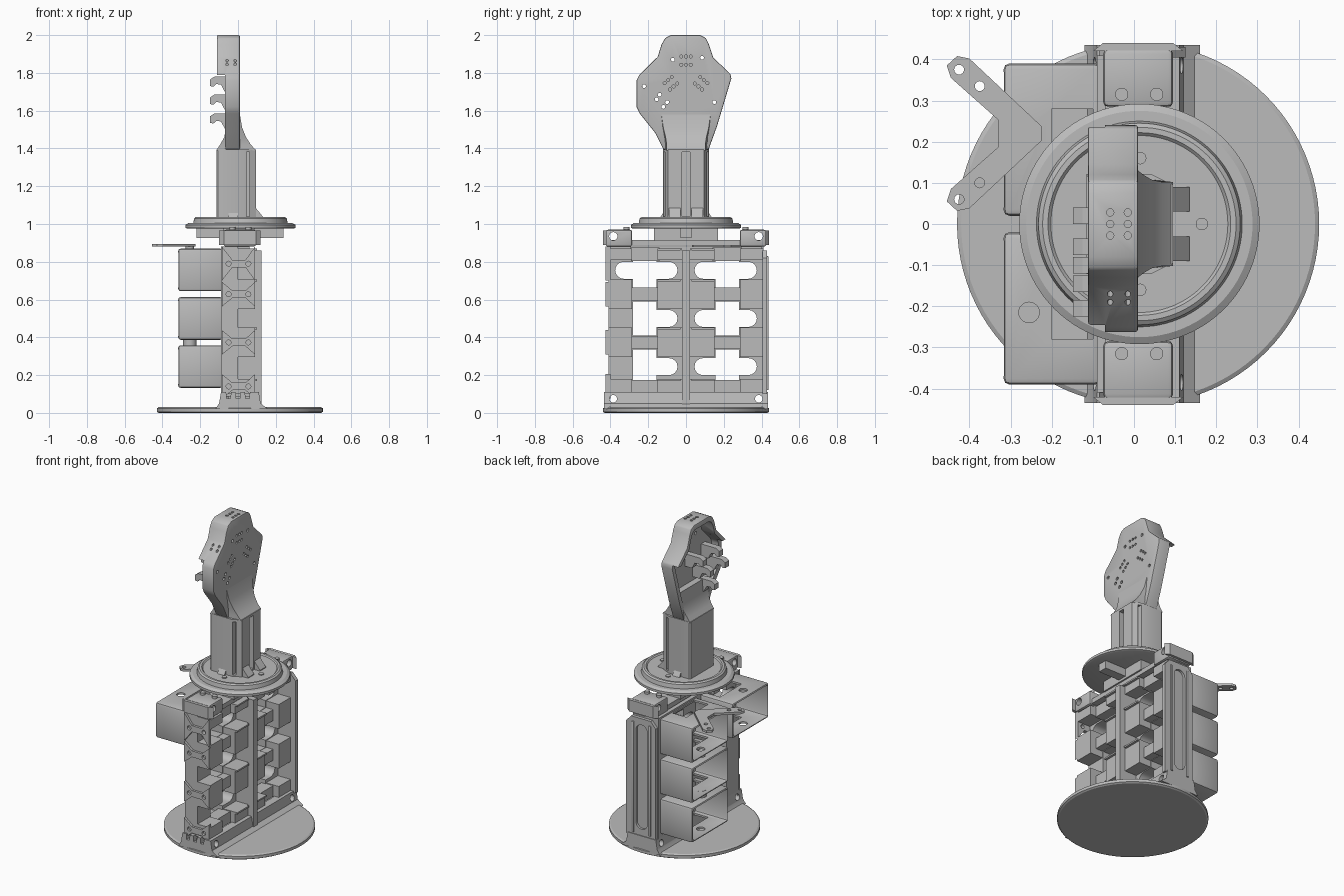
import bpy, bmesh, math
from mathutils import Vector

cube = bpy.data.objects.get("Cube")
if cube:
    bpy.data.objects.remove(cube, do_unlink=True)

grey = bpy.data.materials.new("plain grey")
grey.use_nodes = True
COLOUR = (0.5, 0.5, 0.5, 1)
grey.diffuse_color = COLOUR
grey.node_tree.nodes["Principled BSDF"].inputs["Base Color"].default_value = COLOUR


def finish(name, bm):
    bmesh.ops.recalc_face_normals(bm, faces=bm.faces)
    me = bpy.data.meshes.new(name)
    bm.to_mesh(me)
    bm.free()
    me.materials.append(grey)
    ob = bpy.data.objects.new(name, me)
    bpy.context.collection.objects.link(ob)
    return ob


def loft(name, rings):
    """Skin a closed solid over a list of equal-length point rings."""
    bm = bmesh.new()
    rows = [[bm.verts.new(p) for p in r] for r in rings]
    n = len(rows[0])
    for a, b in zip(rows, rows[1:]):
        for i in range(n):
            bm.faces.new((a[i], a[(i + 1) % n], b[(i + 1) % n], b[i]))
    bm.faces.new(rows[0])
    bm.faces.new(rows[-1])
    return finish(name, bm)


def prism(name, pts, axis, lo, hi):
    """Extrude a 2D profile along an axis; the pair keeps x, y, z order."""
    def place(p, h):
        v = list(p)
        v.insert("xyz".index(axis), h)
        return v
    return loft(name, [[place(p, h) for p in pts] for h in (lo, hi)])


def bake(ob):
    dg = bpy.context.evaluated_depsgraph_get()
    me = bpy.data.meshes.new_from_object(ob.evaluated_get(dg))
    ob.modifiers.clear()
    ob.data = me


def bevel(ob, width, segments=2):
    m = ob.modifiers.new("bevel", "BEVEL")
    m.width, m.segments, m.limit_method = width, segments, "ANGLE"
    bake(ob)
    return ob


def box(name, x, y, z, width=0):
    ob = prism(name, [(x[0], y[0]), (x[1], y[0]), (x[1], y[1]), (x[0], y[1])], "z", *z)
    return bevel(ob, width) if width else ob


def circle(c, r, n=24):
    return [(c[0] + r * math.cos(math.tau * i / n), c[1] + r * math.sin(math.tau * i / n))
            for i in range(n)]


def rod(name, c, r, axis, lo, hi, n=24):
    return prism(name, circle(c, r, n), axis, lo, hi)


def capsule(a, b, r, n=8):
    """Stadium outline running along the first coordinate."""
    arc = [math.pi * (i / n - 0.5) for i in range(n + 1)]
    return ([(b[0] + r * math.cos(t), b[1] + r * math.sin(t)) for t in arc]
            + [(a[0] - r * math.cos(t), a[1] - r * math.sin(t)) for t in arc])


def cut(ob, *cutters):
    for c in cutters:
        m = ob.modifiers.new("cut", "BOOLEAN")
        m.object, m.operation, m.solver = c, "DIFFERENCE", "EXACT"
        bake(ob)
        bpy.data.objects.remove(c, do_unlink=True)
    return ob


def span(s, a, b):
    return tuple(sorted((s * a, s * b)))


# Base disc and bottom rail with sloping skirts
def disc(name, c, steps, n=96):
    return loft(name, [[(*p, z) for p in circle(c, r, n)] for r, z in steps])


disc("base_disc", (0.01, 0), [(0.43, 0), (0.44, 0.006), (0.44, 0.024), (0.43, 0.03)])
rail = prism("base_rail", [(-0.12, 0.02), (0.16, 0.02), (0.12, 0.05), (0.11, 0.11), (-0.09, 0.11),
                           (-0.1, 0.05)], "y", -0.435, 0.435)
cut(rail, box("c", (-0.05, 0.06), (-0.39, 0.39), (0.06, 0.2)),
    *[rod("c", (s * 0.385, 0.075), 0.02, "x", -1, 1) for s in (-1, 1)],
    *[prism("c", [(x - 0.02, 0.2), (x + 0.02, 0.2), (x + 0.01, 0.075), (x - 0.01, 0.075)],
            "y", -0.5, -0.4) for x in (-0.05, 0.0, 0.05)])

# Lattice web with one cross-shaped opening per cell
ROWS = (0.245, 0.5, 0.755)
web = box("lattice_web", (-0.09, 0.0), (-0.41, 0.41), (0.1, 0.88))
for z in ROWS:
    for s in (-1, 1):
        outer = 0.22 if s < 0 and z < 0.7 else 0.33
        ends = span(s, 0.09, outer)
        cut(web, box("c", (-1, 1), span(s, 0.155, 0.28), (z - 0.09, z + 0.09)),
            prism("c", capsule((ends[0], z), (ends[1], z), 0.045), "x", -1, 1))

# Stepped blocks and thin ribs on the lattice
for z, h in ((0.14, 0.04), (0.373, 0.078), (0.628, 0.078), (0.84, 0.03)):
    for s in (-1, 1):
        box("outer_block", (-0.02, 0.09), span(s, 0.285, 0.41), (z - h, z + h))
        box("inner_block", (-0.02, 0.085), span(s, 0.02, 0.15), (z - h, z + h))
        box("cross_rib", (-0.03, 0.05), span(s, 0.14, 0.29), (z - 0.035, z + 0.035))
        box("block_edge", (-0.02, 0.1), span(s, 0.03, 0.15), (z + h - 0.01, z + h))
box("centre_spine", (-0.09, 0.125), (-0.02, 0.02), (0.04, 0.86))

# Bow-tie keys with pin holes on the front edge
for z in (0.14, 0.373, 0.628, 0.79):
    k = 0.065 if z < 0.7 else 0.09
    tie = [(-0.085, z - k), (-0.03, z - 0.02), (0.04, z - 0.02), (0.09, z - k),
           (0.09, z + k), (0.04, z + 0.02), (-0.03, z + 0.02), (-0.085, z + k)]
    cut(prism("bow_tie_key", tie, "y", -0.425, -0.4),
        *[rod("c", (x, z), 0.013, "y", -1, 1, 16) for x in (-0.05, 0.055)])

# Long slotted panel on the rear edge
panel = prism("rear_panel", [(-0.085, 0.1), (0.125, 0.1), (0.125, 0.82), (0.09, 0.86),
                             (-0.05, 0.86), (-0.085, 0.82)], "y", 0.405, 0.43)
slot = [(x, z) for z, x in capsule((0.19, 0.015), (0.78, 0.015), 0.04)]
cut(panel, prism("c", slot, "y", 0.415, 0.5))
for x in (-0.045, 0.075):
    bevel(box("panel_rib", (x - 0.008, x + 0.008), (0.42, 0.437), (0.12, 0.83)), 0.004)


# Open motor housings: three behind, one in front
def housing(s, z):
    ob = box("motor_housing", (-0.317, -0.08), span(s, 0.02, 0.39), (z - 0.113, z + 0.113), 0.014)
    cut(ob, box("c", (-1, 0.5), span(s, 0.032, 0.378), (z - 0.101, z + 0.101), 0.01),
        box("c", (-0.2, -0.1), span(s, 0.06, 0.28), (z - 0.2, z + 0.2)),
        rod("c", (-0.255, s * 0.215), 0.025, "z", z - 0.2, z + 0.2))


for s, z in ((1, 0.245), (1, 0.5), (1, 0.757), (-1, 0.757)):
    housing(s, z)
rod("housing_spacer", (-0.255, 0.215), 0.035, "z", 0.35, 0.4)

# Forked link above the rear housing
half = [(-0.225, 0.018), (-0.4, 0.182), (-0.43, 0.188), (-0.455, 0.165), (-0.445, 0.135),
        (-0.33, 0.033)]
link = prism("forked_link", [(x, 0.22 + d) for x, d in half]
             + [(x, 0.22 - d) for x, d in reversed(half)], "z", 0.88, 0.895)
cut(link, *[rod("c", p, 0.012, "z", 0, 1, 16)
            for p in ((-0.425, 0.375), (-0.425, 0.06), (-0.375, 0.335), (-0.375, 0.1))])
rod("link_shaft", (-0.255, 0.215), 0.022, "z", 0.85, 0.888)

# Top beam, end brackets and bearing cross
box("top_beam", (-0.07, 0.08), (-0.41, 0.41), (0.885, 0.915))
for s in (-1, 1):
    bracket = box("top_bracket", (-0.075, 0.095), span(s, 0.285, 0.425), (0.88, 0.97), 0.012)
    cut(bracket, rod("c", (s * 0.385, 0.935), 0.022, "x", -1, 1))
    prism("bracket_lip", [(-0.1, s * 0.42), (-0.075, s * 0.44), (0.095, s * 0.44),
                          (0.12, s * 0.42)], "z", 0.89, 0.965)
    for x in (-0.03, 0.055):
        rod("bracket_pin", (x, s * 0.315), 0.016, "z", 0.96, 0.985)
    box("beam_post", (-0.07, 0.06), span(s, 0.29, 0.4), (0.84, 0.9))
box("bearing_bar", (-0.22, 0.24), (-0.03, 0.03), (0.925, 0.98))
box("bearing_block", (-0.08, 0.09), (-0.17, 0.17), (0.91, 0.98))

# Stepped turntable
disc("turntable", (0.013, 0), [(0.28, 0.975), (0.292, 0.98), (0.292, 0.995), (0.275, 1.005),
                               (0.25, 1.005), (0.245, 1.03), (0.235, 1.037), (0.222, 1.037),
                               (0.215, 1.03)])
for x, y in ((0.165, 0), (0.015, 0.16), (0.015, -0.16)):
    rod("turntable_screw", (x, y), 0.015, "z", 1.02, 1.036)

# Grooved wrist post with feet
post = prism("wrist_post", [(-0.115, -0.115), (-0.105, -0.122), (0.04, -0.122), (0.095, -0.095),
                            (0.095, 0.095), (0.04, 0.122), (-0.105, 0.122), (-0.115, 0.115)],
             "z", 1.02, 1.395)
cut(post, box("c", (0.06, 0.2), (-0.02, 0.02), (1.04, 1.38)),
    *[box("c", (0.045, 0.062), span(s, 0.09, 0.2), (1.04, 1.38)) for s in (-1, 1)])
for s in (-1, 1):
    prism("post_foot", [(0.09, 1.02), (0.135, 1.02), (0.135, 1.035), (0.09, 1.09)], "y",
          *span(s, 0.03, 0.09))
    prism("side_foot", [(s * 0.115, 1.02), (s * 0.145, 1.02), (s * 0.115, 1.07)], "x", -0.05, 0.0)

# Flare from the post up into the palm
sections = [(1.39, -0.115, 0.095, 0.122), (1.42, -0.095, 0.068, 0.122), (1.46, -0.072, 0.042, 0.128),
            (1.51, -0.065, 0.022, 0.14), (1.58, -0.06, 0.01, 0.15)]
loft("palm_flare", [[(a, -w, z), (b, 0.02 - w, z), (b, w - 0.02, z), (a, w, z)]
                    for z, a, b, w in sections])

# Hollow palm shell with a deeper crown
outline = [(-0.12, 1.395), (0.12, 1.395), (0.165, 1.52), (0.24, 1.77), (0.235, 1.795),
           (0.145, 1.88), (0.12, 1.955), (0.105, 1.985), (0.075, 2.0), (-0.08, 2.0),
           (-0.11, 1.985), (-0.13, 1.95), (-0.15, 1.885), (-0.25, 1.785), (-0.262, 1.76),
           (-0.262, 1.62), (-0.245, 1.585), (-0.165, 1.485)]
mid = Vector((0, 1.74))
inner = [mid + (Vector(p) - mid) * 0.88 for p in outline]
palm = bevel(prism("palm_shell", outline, "x", -0.112, 0.01), 0.006)
cut(palm, prism("c", inner, "x", -0.3, -0.02), box("c", (-0.3, -0.07), (-1, 1), (1.3, 1.79)))

# Mounting holes: a few through, the rest shallow
for p in ((-0.222, 1.73), (-0.07, 1.87), (0.085, 1.88), (0.15, 1.645),
          (-0.155, 1.66), (-0.14, 1.685), (-0.12, 1.62), (-0.1, 1.645)):
    cut(palm, rod("c", p, 0.01, "x", -0.05, 0.1, 12))
for cy, cz, tilt in ((0, 1.865, 0), (-0.08, 1.745, 0.7), (0.08, 1.745, -0.7)):
    for i in (-1, 0, 1):
        for j in (-1, 1):
            u, v = i * 0.025, j * 0.022
            p = (cy + u * math.cos(tilt) - v * math.sin(tilt),
                 cz + u * math.sin(tilt) + v * math.cos(tilt))
            cut(palm, rod("c", p, 0.008, "x", -0.004, 0.1, 12))
for x in (-0.058, -0.015):
    for i in (-1, 0, 1):
        cut(palm, rod("c", (x, i * 0.028), 0.009, "z", 1.992, 2.1, 12),
            rod("c", (x, 1.865 + i * 0.02), 0.007, "y", -0.3, -0.16, 12))

# Curved finger hooks inside the palm
hook = [(-0.015, 0.045), (-0.125, 0.045), (-0.148, 0.03), (-0.148, -0.005), (-0.13, -0.008),
        (-0.115, 0.006), (-0.09, 0.003), (-0.078, -0.02), (-0.07, -0.035), (-0.015, -0.035)]
for y, z in ((-0.205, 1.64), (-0.145, 1.735), (-0.055, 1.64), (0.02, 1.735), (-0.1, 1.54)):
    prism("finger_hook", [(x, z + d) for x, d in hook], "y", y - 0.02, y + 0.02)

# Smooth the curved parts, keeping crisp edges
bpy.ops.object.select_all(action="DESELECT")
for ob in bpy.context.collection.objects:
    if ob.type == "MESH" and grey.name in ob.data.materials:
        ob.select_set(True)
        bpy.context.view_layer.objects.active = ob
bpy.ops.object.shade_smooth_by_angle(angle=math.radians(30))
